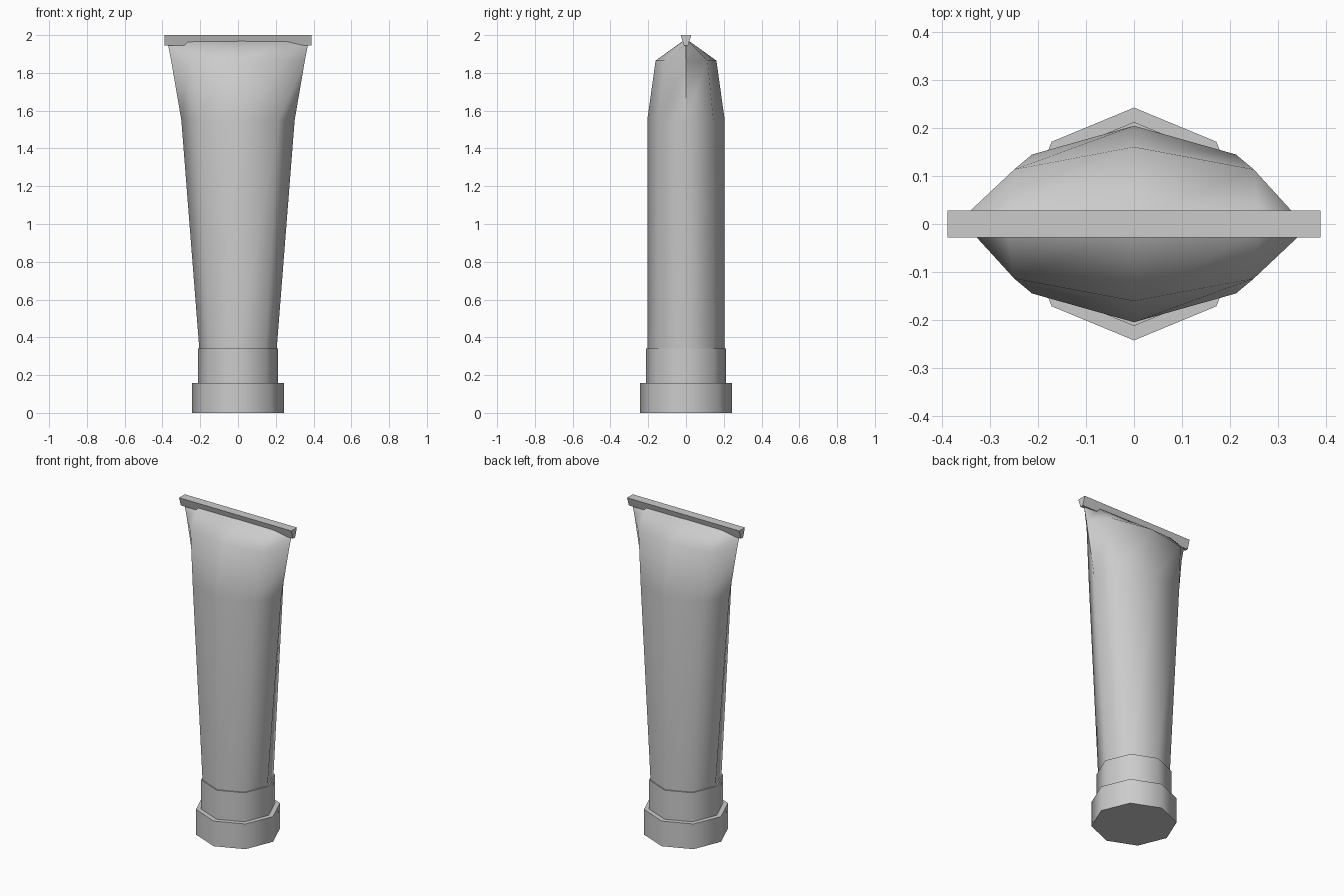
import bpy
import bmesh
import math

if "Cube" in bpy.data.objects:
    bpy.data.objects.remove(bpy.data.objects["Cube"])

grey = bpy.data.materials.new("plain_grey")
grey.diffuse_color = (0.6, 0.6, 0.6, 1)
grey.use_nodes = True
grey.node_tree.nodes["Principled BSDF"].inputs["Base Color"].default_value = grey.diffuse_color


def octagon(rx, ry, dx, dy, z, z_end=None):
    """Eight-sided ring: side points, front/back points and corner points."""
    ze = z if z_end is None else z_end
    return [(rx, 0, ze), (dx, dy, z), (0, ry, z), (-dx, dy, z),
            (-rx, 0, ze), (-dx, -dy, z), (0, -ry, z), (dx, -dy, z)]


def regular(r, z):
    d = r * math.sqrt(0.5)
    return octagon(r, r, d, d, z)


def loft(name, rings, smooth=True):
    """Skin a stack of rings, close both ends."""
    bm = bmesh.new()
    loops = [[bm.verts.new(p) for p in ring] for ring in rings]
    n = len(loops[0])
    for a, b in zip(loops, loops[1:]):
        for i in range(n):
            j = (i + 1) % n
            bm.faces.new((a[i], a[j], b[j], b[i]))
    bm.faces.new(loops[0][::-1])
    bm.faces.new(loops[-1])
    bmesh.ops.recalc_face_normals(bm, faces=bm.faces)
    mesh = bpy.data.meshes.new(name)
    bm.to_mesh(mesh)
    bm.free()
    mesh.materials.append(grey)
    ob = bpy.data.objects.new(name, mesh)
    bpy.context.collection.objects.link(ob)
    if smooth:
        bpy.ops.object.select_all(action='DESELECT')
        ob.select_set(True)
        bpy.context.view_layer.objects.active = ob
        bpy.ops.object.shade_smooth_by_angle(angle=math.radians(62))
    return ob


def rectangle(x, y, z):
    return [(x, y, z), (-x, y, z), (-x, -y, z), (x, -y, z)]


# Screw cap and collar above it
loft("cap", [regular(0.243, 0), regular(0.243, 0.158)])
loft("collar", [regular(0.213, 0.158), regular(0.213, 0.34)])

# Tube body, round at the collar and pinched flat at the top
loft("tube_body", [
    regular(0.205, 0.34),
    octagon(0.30, 0.205, 0.213, 0.145, 1.55),
    octagon(0.354, 0.161, 0.25, 0.114, 1.865),
    octagon(0.371, 0.012, 0.265, 0.010, 1.972, 1.95),
])

# Crimped seal, wider at the top
loft("crimp_seal", [rectangle(0.389, 0.011, 1.945),
                    rectangle(0.389, 0.028, 2.0)], smooth=False)
